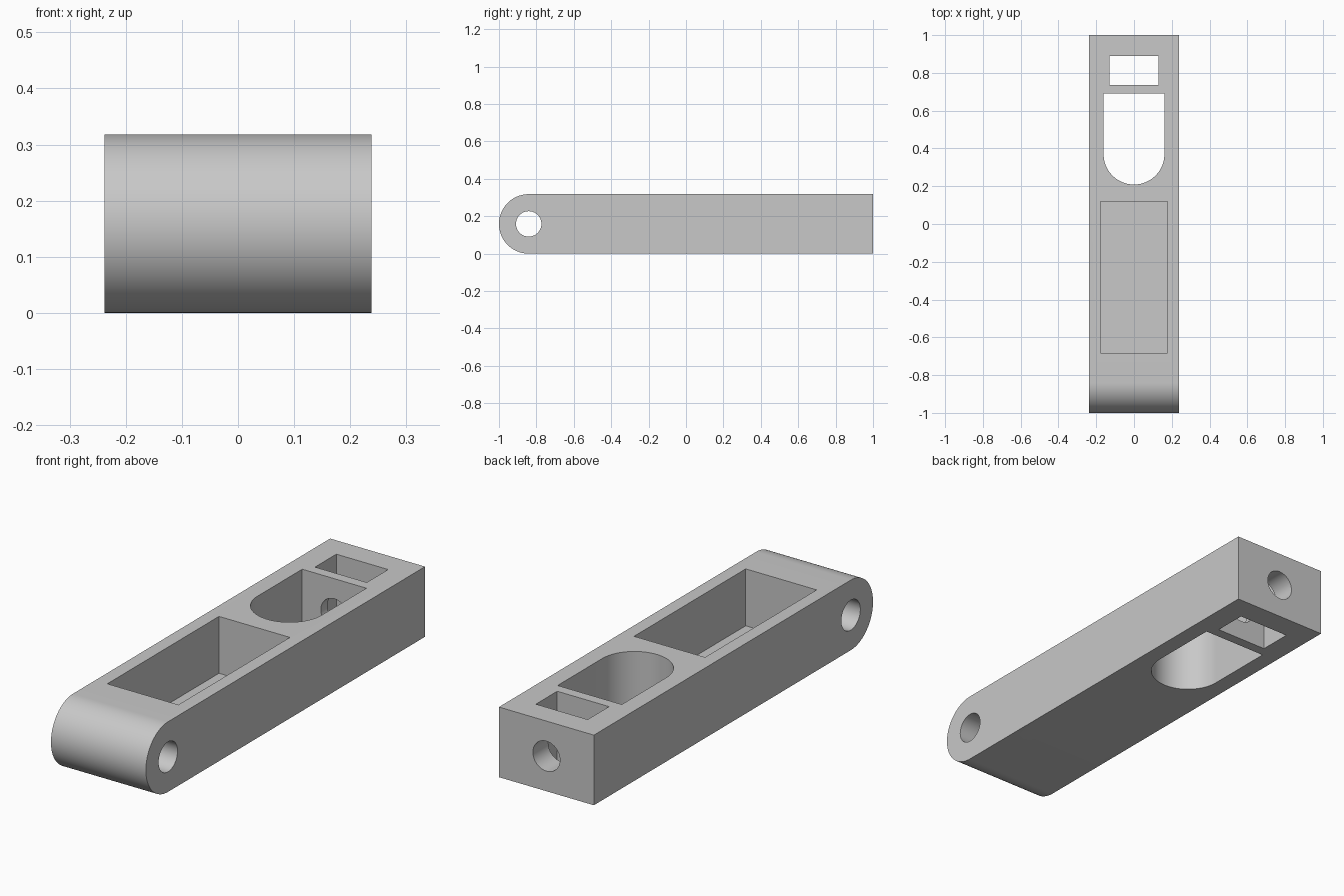
import bpy, bmesh
from math import pi, cos, sin, radians
from mathutils import Vector

if "Cube" in bpy.data.objects:
    bpy.data.objects.remove(bpy.data.objects["Cube"])

HALF_W, HEIGHT = 0.238, 0.318
R = HEIGHT / 2
PIVOT_Y = -1 + R

grey = bpy.data.materials.new("plain grey")
grey.use_nodes = True
colour = (0.58, 0.58, 0.58, 1)
grey.diffuse_color = colour
grey.node_tree.nodes["Principled BSDF"].inputs["Base Color"].default_value = colour


def arc(cx, cy, r, start, end, steps):
    angles = [start + (end - start) * i / steps for i in range(steps + 1)]
    return [(cx + r * cos(a), cy + r * sin(a)) for a in angles]


def prism(name, profile, place, low, high):
    """Extrude a 2D profile; place(a, b, t) maps it into space."""
    bm = bmesh.new()
    verts = [bm.verts.new(place(a, b, low)) for a, b in profile]
    face = bm.faces.new(verts)
    top = bmesh.ops.extrude_face_region(bm, geom=[face])["geom"]
    shift = Vector(place(0, 0, high)) - Vector(place(0, 0, low))
    bmesh.ops.translate(bm, vec=shift, verts=[g for g in top if isinstance(g, bmesh.types.BMVert)])
    bmesh.ops.recalc_face_normals(bm, faces=bm.faces)
    mesh = bpy.data.meshes.new(name)
    bm.to_mesh(mesh)
    bm.free()
    mesh.materials.append(grey)
    obj = bpy.data.objects.new(name, mesh)
    bpy.context.collection.objects.link(obj)
    return obj


def along_x(a, b, t): return (t, a, b)
def along_y(a, b, t): return (a, t, b)
def along_z(a, b, t): return (a, b, t)


def rect(half, y0, y1):
    return [(-half, y0), (half, y0), (half, y1), (-half, y1)]


# Bar with a half-round front end
side = arc(PIVOT_Y, R, R, pi / 2, 3 * pi / 2, 40) + [(1, 0), (1, HEIGHT)]
body = prism("bar_body", side, along_x, -HALF_W, HALF_W)

# Openings: pivot hole, blind pocket, arched slot, nut slot, rear bolt hole
circle = arc(0, 0, 0.068, 0, 2 * pi, 40)[:-1]
arch = arc(0, 0.37, 0.161, pi, 2 * pi, 40) + [(0.161, 0.69), (-0.161, 0.69)]
cutters = [
    prism("pivot_hole", [(a + PIVOT_Y, b + R) for a, b in circle], along_x, -0.3, 0.3),
    prism("blind_pocket", rect(0.178, -0.682, 0.118), along_z, 0.06, 0.4),
    prism("arched_slot", arch, along_z, -0.1, 0.4),
    prism("nut_slot", rect(0.13, 0.737, 0.89), along_z, -0.1, 0.4),
    prism("bolt_hole", [(a, b + R) for a, b in circle], along_y, 0.6, 1.1),
]
bpy.context.view_layer.objects.active = body
for cutter in cutters:
    cutter.hide_render = True
    mod = body.modifiers.new(cutter.name, "BOOLEAN")
    mod.operation = "DIFFERENCE"
    mod.solver = "EXACT"
    mod.object = cutter
    bpy.ops.object.modifier_apply(modifier=mod.name)
    bpy.data.objects.remove(cutter)

# Smooth the round walls and keep the corners crisp
bpy.ops.object.select_all(action="DESELECT")
body.select_set(True)
bpy.ops.object.shade_smooth_by_angle(angle=radians(30))
